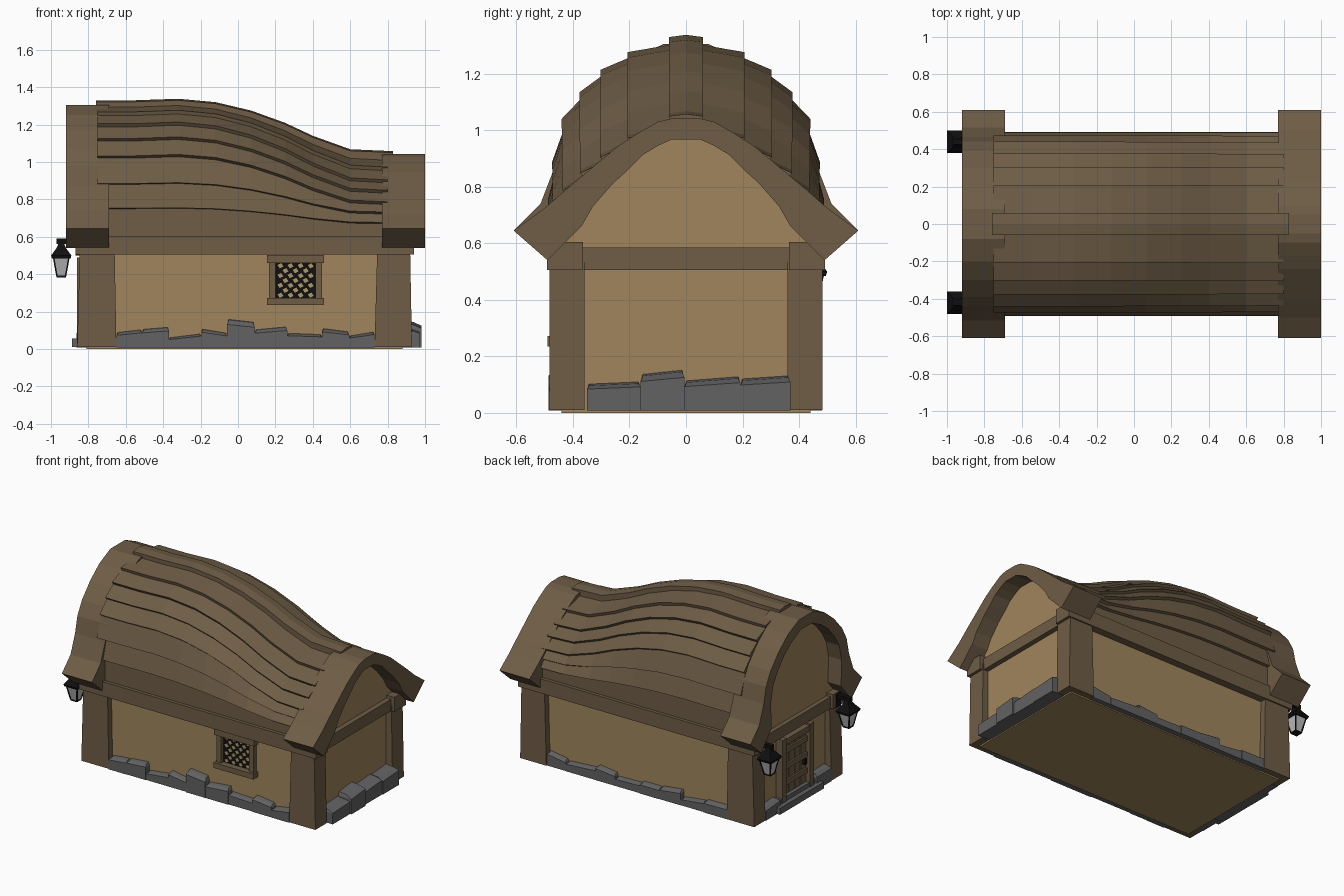
import bpy, bmesh, random
from mathutils import Vector

random.seed(4)
if "Cube" in bpy.data.objects:
    bpy.data.objects.remove(bpy.data.objects["Cube"])


def material(name, rgb):
    m = bpy.data.materials.new(name)
    m.use_nodes = True
    m.diffuse_color = (*rgb, 1)
    m.node_tree.nodes["Principled BSDF"].inputs["Base Color"].default_value = (*rgb, 1)
    return m


WOOD = material("brown wood", (0.156, 0.109, 0.061))
PLASTER = material("tan plaster", (0.35, 0.235, 0.107))
STONE = material("grey stone", (0.122, 0.122, 0.126))
IRON = material("black iron", (0.005, 0.005, 0.005))
GLASS = material("pale glass", (0.5, 0.5, 0.5))
GLOW = material("window glow", (0.42, 0.32, 0.14))


def loft(name, rings, mat):
    """Skin a list of equal rings and cap both ends."""
    bm = bmesh.new()
    loops = [[bm.verts.new(p) for p in ring] for ring in rings]
    n = len(loops[0])
    for a, b in zip(loops, loops[1:]):
        for i in range(n):
            j = (i + 1) % n
            bm.faces.new((a[i], a[j], b[j], b[i]))
    bm.faces.new(loops[0])
    bm.faces.new(loops[-1])
    bmesh.ops.recalc_face_normals(bm, faces=bm.faces)
    mesh = bpy.data.meshes.new(name)
    bm.to_mesh(mesh)
    bm.free()
    mesh.materials.append(mat)
    ob = bpy.data.objects.new(name, mesh)
    bpy.context.collection.objects.link(ob)
    return ob


def rect(x0, x1, y0, y1, z):
    return [(x0, y0, z), (x1, y0, z), (x1, y1, z), (x0, y1, z)]


def box(name, x0, x1, y0, y1, z0, z1, mat=WOOD):
    return loft(name, [rect(x0, x1, y0, y1, z0), rect(x0, x1, y0, y1, z1)], mat)


# Walls, corner posts and beams
box("walls", -0.81, 0.88, -0.44, 0.44, 0, 0.6, PLASTER)
for s, side in ((-1, "front"), (1, "back")):
    for x0, x1, end in ((-0.86, -0.65, "left"), (0.73, 0.93, "right")):
        y0, y1 = sorted((s * 0.36, s * 0.483))
        loft(f"{side}_{end}_post", [rect(x0, x1, y0, y1, 0.01),
                                    rect(x0 + 0.015, x1 - 0.01, y0, y1, 0.55)], WOOD)
    y0, y1 = sorted((s * 0.365, s * 0.492))
    box(f"{side}_beam", -0.87, 0.94, y0, y1, 0.505, 0.605)
for name, x0, x1 in (("left_end_beam", -0.85, -0.8), ("right_end_beam", 0.87, 0.915)):
    box(name, x0, x1, -0.4, 0.4, 0.505, 0.585)

# Arched bargeboards and gable walls: half outlines from eave tip to crown
TALL_OUT = [(.61, .645), (.515, .74), (.465, .87), (.44, .98), (.39, 1.07),
            (.3, 1.17), (.2, 1.25), (.08, 1.305)]
TALL_IN = [(.49, .54), (.38, .67), (.385, .85), (.36, .96), (.31, 1.04),
           (.24, 1.12), (.16, 1.18), (.06, 1.23)]
LOW_OUT = [(.61, .645), (.5, .725), (.42, .795), (.33, .87), (.24, .945),
           (.17, .99), (.1, 1.03), (.05, 1.042)]
LOW_IN = [(.49, .54), (.37, .66), (.33, .73), (.26, .81), (.2, .865),
          (.15, .915), (.1, .945), (.05, .968)]


def whole(half):
    return half + [(-y, z) for y, z in reversed(half)]


def gable_end(name, outer, inner, x0, x1, wall0, wall1):
    rings = [[(x0, *o), (x1, *o), (x1, *i), (x0, *i)]
             for o, i in zip(whole(outer), whole(inner))]
    loft(name + "_bargeboard", rings, WOOD)
    mid = [((a + c) / 2, (b + d) / 2) for (a, b), (c, d) in zip(outer[1:], inner[1:])]
    outline = whole([(0.43, 0.57)] + mid)
    loft(name + "_gable", [[(x, *p) for p in outline] for x in (wall0, wall1)], PLASTER)


gable_end("left", TALL_OUT, TALL_IN, -0.92, -0.69, -0.82, -0.7)
gable_end("right", LOW_OUT, LOW_IN, 0.77, 1.0, 0.78, 0.88)

# Sagging roof: ridge height along x, cross-section blended from tall to low
RIDGE = [(-.76, 1.33), (-.55, 1.33), (-.32, 1.338), (-.12, 1.32), (.07, 1.275),
         (.25, 1.21), (.4, 1.14), (.6, 1.068), (.83, 1.058)]
ROWS = [(0, 1.3, 1.02), (.2, 1.245, .95), (.29, 1.185, .885), (.36, 1.11, .83),
        (.42, 1.02, .77), (.45, .88, .72), (.465, .75, .67), (.465, .6, .59)]


def section(ridge):
    t = (ridge - 1.058) / 0.272
    return [Vector((y, low + (tall - low) * t)) for y, tall, low in ROWS]


def plank_ring(x, a, b, s, lift):
    d = (b - a).normalized()
    n = Vector((-d.y, d.x))
    pts = (a + n * 0.004, b + n * lift, b - n * 0.025, a - n * 0.025)
    return [(x, s * p.x, p.y) for p in pts]


stations = [(max(-0.75, min(0.8, x)), section(r)) for x, r in RIDGE]
for s, side in ((-1, "front"), (1, "back")):
    for i in range(len(ROWS) - 1):
        lift = 0.004 if i == len(ROWS) - 2 else 0.024
        rings = [plank_ring(x, sec[i], sec[i + 1], s, lift) for x, sec in stations]
        loft(f"{side}_roof_plank_{i + 1}", rings, WOOD)
core = []
for x, sec in stations:
    half = [(p.x - 0.012, p.y - 0.012) for p in reversed(sec[1:])]
    core.append([(x, *p) for p in whole(half)])
loft("roof_core", core, WOOD)
loft("ridge_cap", [[(x, -.06, r - .07), (x, -.06, r - .008), (x, 0, r), (x, .06, r - .008),
                    (x, .06, r - .07)] for x, r in RIDGE], WOOD)


# Rough foundation stones, laid in rows along each wall
def stone_row(name, along_x, start, end, face, out, heights):
    step = (end - start) / len(heights)
    edges = [start + step * k + (random.uniform(-.2, .2) * step if 0 < k < len(heights) else 0)
             for k in range(len(heights) + 1)]
    for k, h in enumerate(heights):
        a, b = edges[k], edges[k + 1]
        reach = face + out * random.uniform(0.8, 1.0)
        back = face - out * 0.4
        tip = face + out * 0.55
        tilt = random.uniform(-0.012, 0.012)
        low = [(a, back, .008), (b, back, .008), (b, reach, .008), (a, reach, .008)]
        top = [(a + .008, back, h + tilt), (b - .008, back, h - tilt),
               (b - .008, tip, h - tilt - .01), (a + .008, tip, h + tilt - .01)]
        mid = [(u, v, h * 0.8 + (tilt if u == a else -tilt)) for u, v, _ in low]
        rings = [low, mid, top]
        if not along_x:
            rings = [[(v, u, z) for u, v, z in r] for r in rings]
        loft(f"{name}_stone_{k + 1}", rings, STONE)


stone_row("front", True, -.65, .73, -.44, -.048, [.1, .115, .075, .1, .155, .115, .085, .105, .085])
stone_row("back", True, -.65, .73, .44, .042, [.09, .07, .1, .085, .07, .1, .08, .095])
stone_row("right", False, -.35, .37, .88, .1, [.11, .148, .125, .13])
stone_row("left_near", False, .2, .36, -.81, -.06, [.1])
stone_row("left_far", False, -.36, -.2, -.81, -.06, [.12])

# Door and step on the left end
box("door_step", -0.887, -0.8, -0.24, 0.24, 0.01, 0.055, STONE)
box("door_upper_step", -0.855, -0.8, -0.19, 0.19, 0.05, 0.085, STONE)
for k in range(4):
    y = -0.13 + k * 0.065
    box(f"door_plank_{k + 1}", -0.83, -0.8, y + 0.003, y + 0.062, 0.08, 0.45)
for k, z in enumerate((0.15, 0.26, 0.37)):
    box(f"door_crossbar_{k + 1}", -0.842, -0.8, -0.125, 0.125, z, z + 0.035)
for s in (-1, 1):
    box("door_jamb", -0.86, -0.8, s * 0.15 - 0.022, s * 0.15 + 0.022, 0.05, 0.49)
box("door_lintel", -0.855, -0.8, -0.15, 0.15, 0.44, 0.48)
box("door_handle", -0.852, -0.83, -0.105, -0.085, 0.22, 0.26, IRON)

# Lattice window on the front wall
box("window_pane", 0.19, 0.425, -0.446, -0.43, 0.26, 0.47, IRON)
for x in (0.165, 0.415):
    box("window_jamb", x, x + 0.035, -0.472, -0.43, 0.26, 0.47)
box("window_lintel", 0.155, 0.46, -0.482, -0.43, 0.46, 0.503)
box("window_sill", 0.155, 0.46, -0.49, -0.43, 0.235, 0.272)
for row in range(7):
    for col in range(4 - row % 2):
        x = 0.227 + col * 0.054 + row % 2 * 0.027
        z = 0.288 + row * 0.0262
        rings = [[(x - .016, y, z + .004), (x - .004, y, z - .014), (x + .016, y, z - .004),
                  (x + .004, y, z + .014)] for y in (-.445, -.449)]
        loft("window_diamond", rings, GLOW)


# Hanging lanterns beside the door
def square(x, y, z, hx, hy):
    return rect(x - hx, x + hx, y - hy, y + hy, z)


for y, side in ((-0.42, "front"), (0.44, "back")):
    x = -0.945
    box(side + "_lantern_plate", -0.87, -0.84, y - 0.03, y + 0.03, 0.5, 0.6, IRON)
    box(side + "_lantern_arm", -0.97, -0.85, y - 0.015, y + 0.015, 0.562, 0.59, IRON)
    loft(side + "_lantern_cap", [square(x, y, .485, .05, .055), square(x, y, .5, .054, .06),
                                 square(x, y, .54, .025, .028), square(x, y, .57, .012, .012)], IRON)
    loft(side + "_lantern_glass", [square(x, y, .392, .024, .024),
                                   square(x, y, .488, .042, .046)], GLASS)
    box(side + "_lantern_base", x - .025, x + .025, y - .025, y + .025, .383, .393, IRON)
    for sx in (-1, 1):
        for sy in (-1, 1):
            loft(side + "_lantern_bar", [square(x + sx * .023, y + sy * .023, .39, .004, .004),
                                         square(x + sx * .041, y + sy * .045, .49, .004, .004)], IRON)
